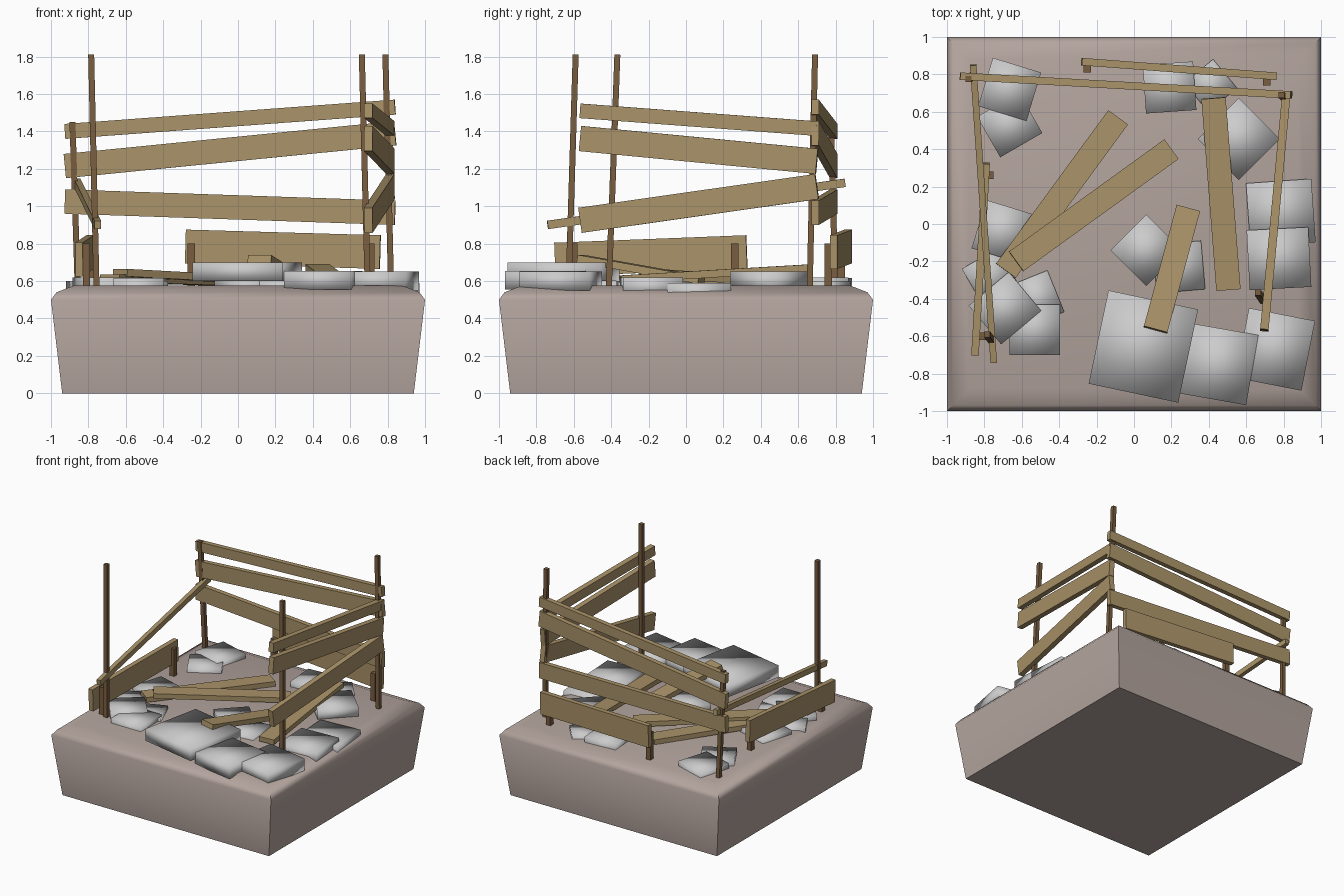
import bpy, bmesh, math
from mathutils import Vector, Matrix


def mat(name, c):
    m = bpy.data.materials.new(name)
    m.diffuse_color = (*c, 1)
    return m


WOOD = mat("plank_wood", (0.40, 0.29, 0.14))
DARK = mat("post_wood", (0.19, 0.11, 0.05))
EARTH = mat("earth", (0.45, 0.37, 0.34))


def finish(name, bm, material=None):
    bmesh.ops.recalc_face_normals(bm, faces=bm.faces)
    me = bpy.data.meshes.new(name)
    bm.to_mesh(me)
    bm.free()
    ob = bpy.data.objects.new(name, me)
    bpy.context.collection.objects.link(ob)
    if material:
        me.materials.append(material)
    return ob


def beam(name, a, b, width, height, material=WOOD):
    """Box running from a to b; width is horizontal, height is upright."""
    a, b = Vector(a), Vector(b)
    x = (b - a).normalized()
    ref = Vector((0, 0, 1)) if abs(x.z) < 0.9 else Vector((1, 0, 0))
    y = ref.cross(x).normalized()
    z = x.cross(y)
    rot = Matrix((x, y, z)).transposed().to_4x4()
    bm = bmesh.new()
    bmesh.ops.create_cube(bm, size=1, matrix=Matrix.Translation((a + b) / 2) @ rot
                          @ Matrix.Diagonal(((b - a).length, width, height, 1)))
    return finish(name, bm, material)


# ground block: flared sides with a rounded-off top rim
bm = bmesh.new()
rings = []
for h, z in [(0.94, 0), (1.0, 0.5), (0.97, 0.54), (0.88, 0.575)]:
    rings.append([bm.verts.new((sx * h, sy * h, z))
                  for sx, sy in ((-1, -1), (1, -1), (1, 1), (-1, 1))])
for lo, hi in zip(rings, rings[1:]):
    for i in range(4):
        j = (i + 1) % 4
        bm.faces.new((lo[i], lo[j], hi[j], hi[i]))
bm.faces.new(rings[0])
bm.faces.new(rings[-1])
base = finish("ground_block", bm, EARTH)
bpy.context.view_layer.objects.active = base
base.select_set(True)
bpy.ops.object.shade_smooth_by_angle(angle=math.radians(50))

# corner posts
for a, b in [((-0.755, -0.63, 0.5), (-0.785, -0.59, 1.81)),
             ((0.695, -0.415, 0.5), (0.662, -0.367, 1.81)),
             ((0.82, 0.66, 0.5), (0.788, 0.69, 1.81)),
             ((-0.855, 0.80, 0.5), (-0.885, 0.775, 1.45))]:
    beam("post", a, b, 0.032, 0.032, DARK)

# back fence boards: z left, z right, height
for zl, zr, h in [(1.40, 1.53, 0.08), (1.215, 1.39, 0.13), (1.025, 0.965, 0.13)]:
    beam("back_board", (-0.925, 0.79, zl), (0.84, 0.69, zr), 0.04, h)

# right fence boards: z front, z back, height
for zf, zb, h in [(1.51, 1.415, 0.078), (1.362, 1.24, 0.135), (0.925, 1.105, 0.135)]:
    beam("right_board", (0.697, -0.565, zf), (0.815, 0.70, zb), 0.045, h)

# left rail and low fence boards with short legs
beam("left_rail", (-0.75, -0.74, 0.90), (-0.86, 0.85, 1.125), 0.035, 0.045)
beam("left_low_board", (-0.85, -0.70, 0.715), (-0.79, 0.325, 0.755), 0.04, 0.18)
beam("back_low_board", (-0.28, 0.868, 0.785), (0.76, 0.79, 0.755), 0.04, 0.18)
for x, y in [(-0.81, -0.60), (-0.77, 0.26), (-0.25, 0.83), (0.71, 0.76)]:
    beam("short_leg", (x, y, 0.5), (x, y, 0.80), 0.04, 0.04, DARK)

# fallen planks on the ground
for a, b in [((-0.085, 0.57, 0.595), (-0.685, -0.25, 0.615)),
             ((0.20, 0.40, 0.60), (-0.63, -0.20, 0.645)),
             ((0.29, 0.083, 0.605), (0.115, -0.565, 0.72)),
             ((0.425, 0.673, 0.67), (0.505, -0.352, 0.61))]:
    beam("fallen_plank", a, b, 0.13, 0.04)

# paving stones: x, y, size x, size y, turn in degrees, top z
stones = [
    (0.05, -0.655, 0.49, 0.51, -12, 0.70), (0.455, -0.75, 0.36, 0.38, -10, 0.655),
    (0.755, -0.67, 0.36, 0.38, -11, 0.65), (0.785, 0.06, 0.35, 0.34, 4, 0.59),
    (0.775, -0.185, 0.33, 0.32, 3, 0.62), (0.065, -0.14, 0.27, 0.27, 45, 0.62),
    (0.24, -0.23, 0.26, 0.26, 5, 0.60), (0.56, 0.455, 0.31, 0.31, 45, 0.65),
    (0.19, 0.73, 0.27, 0.26, 4, 0.62), (0.41, 0.74, 0.20, 0.20, 40, 0.60),
    (-0.665, 0.72, 0.27, 0.27, -17, 0.615), (-0.665, 0.53, 0.26, 0.25, 30, 0.61),
    (-0.70, -0.04, 0.27, 0.27, -17, 0.61), (-0.52, -0.40, 0.22, 0.24, 22, 0.60),
    (-0.53, -0.565, 0.27, 0.27, 0, 0.615), (-0.69, -0.45, 0.28, 0.27, 40, 0.62),
    (-0.77, -0.28, 0.22, 0.22, 30, 0.60),
]
for x, y, sx, sy, turn, top in stones:
    depth = 0.10
    bm = bmesh.new()
    bmesh.ops.create_cube(bm, size=1, matrix=Matrix.Translation((x, y, top - depth / 2))
                          @ Matrix.Rotation(math.radians(turn), 4, 'Z')
                          @ Matrix.Diagonal((sx, sy, depth, 1)))
    for f in bm.faces:
        f.smooth = True
    finish("paving_stone", bm)
